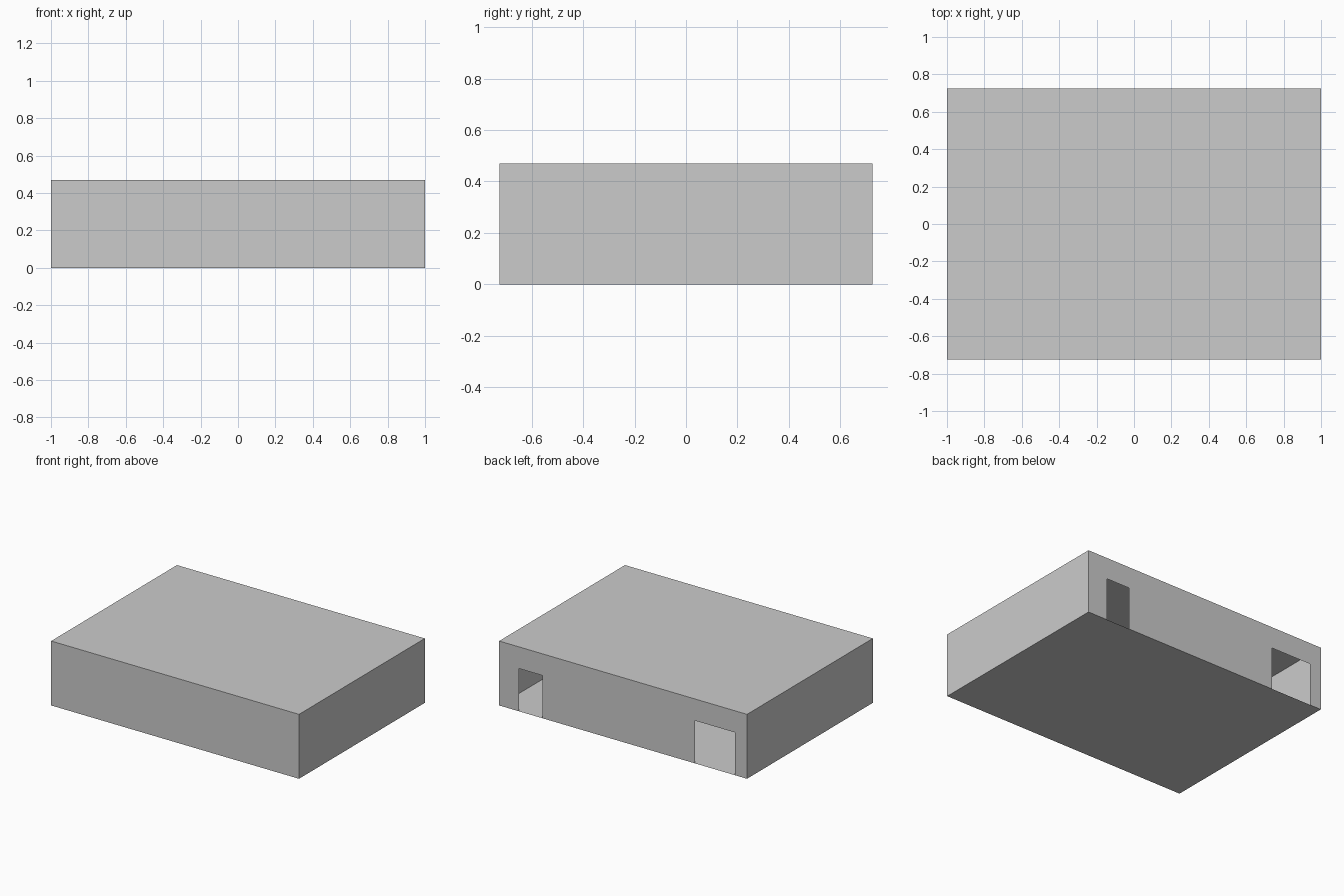
import bpy

if "Cube" in bpy.data.objects:
    bpy.data.objects.remove(bpy.data.objects["Cube"])

W, D, H = 1.0, 0.725, 0.47      # half width, half depth, height
DOOR_TOP = 0.312
DOORS = [(0.84, 0.65), (-0.58, -0.905)]   # x ranges of the rear openings


def panel(name, points):
    """One thin flat sheet from an outline."""
    mesh = bpy.data.meshes.new(name)
    mesh.from_pydata(points, [], [range(len(points))])
    obj = bpy.data.objects.new(name, mesh)
    bpy.context.collection.objects.link(obj)
    return obj


# Floor and flat roof
panel("floor", [(-W, -D, 0), (-W, D, 0), (W, D, 0), (W, -D, 0)])
panel("roof", [(-W, -D, H), (W, -D, H), (W, D, H), (-W, D, H)])

# Plain front and side walls
panel("front_wall", [(-W, -D, 0), (W, -D, 0), (W, -D, H), (-W, -D, H)])
panel("right_wall", [(W, -D, 0), (W, D, 0), (W, D, H), (W, -D, H)])
panel("left_wall", [(-W, D, 0), (-W, -D, 0), (-W, -D, H), (-W, D, H)])

# Back wall outline, notched by a narrow and a wide doorway
outline = [(W, D, 0)]
for a, b in DOORS:
    outline += [(a, D, 0), (a, D, DOOR_TOP), (b, D, DOOR_TOP), (b, D, 0)]
outline += [(-W, D, 0), (-W, D, H), (W, D, H)]
panel("back_wall", outline)
